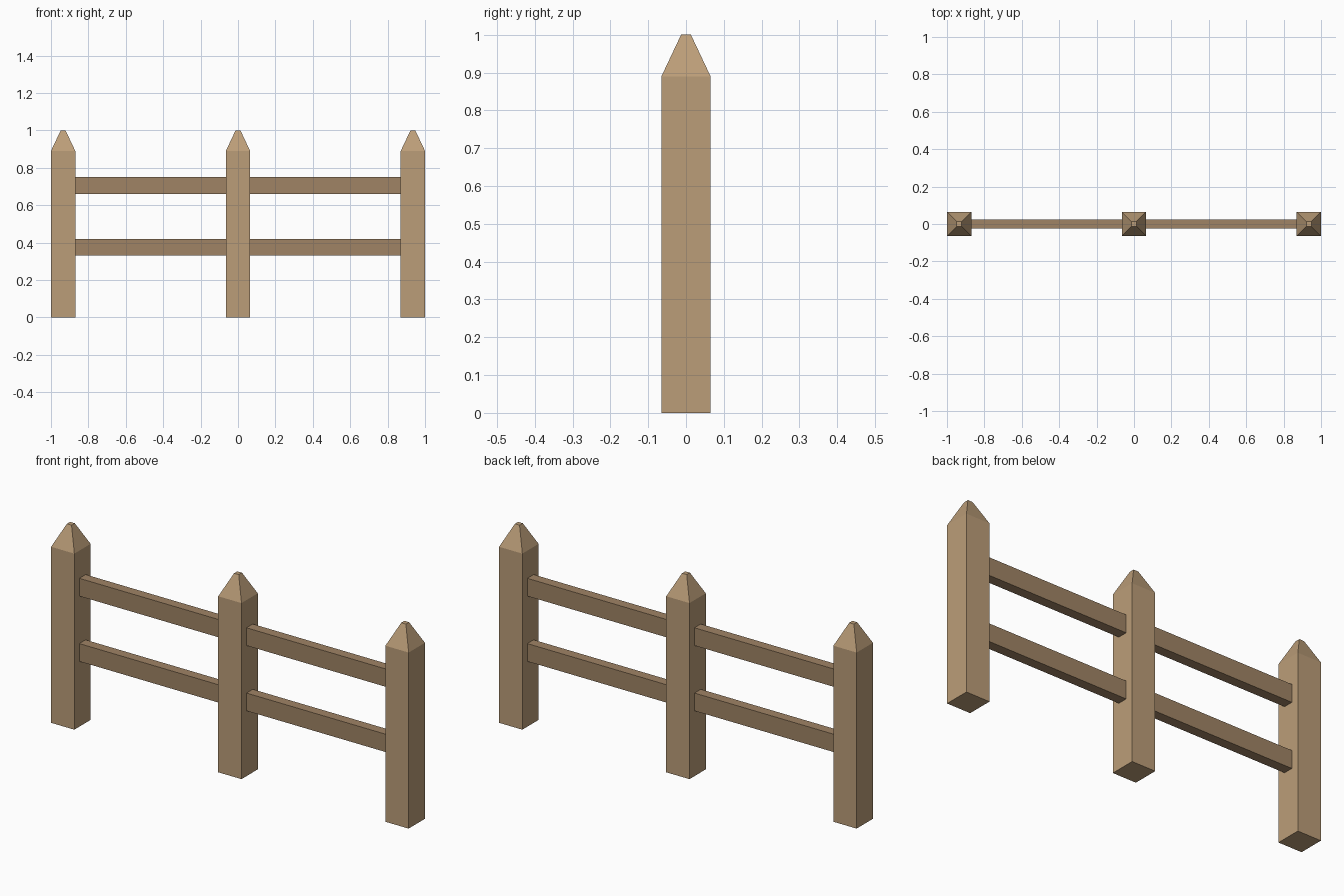
import bpy
import bmesh

if "Cube" in bpy.data.objects:
    bpy.data.objects.remove(bpy.data.objects["Cube"])


def material(name, color):
    mat = bpy.data.materials.new(name)
    mat.diffuse_color = (*color, 1)
    mat.use_nodes = True
    mat.node_tree.nodes["Principled BSDF"].inputs["Base Color"].default_value = mat.diffuse_color
    return mat


def add_object(name, bm, mat):
    bmesh.ops.recalc_face_normals(bm, faces=bm.faces)
    mesh = bpy.data.meshes.new(name)
    bm.to_mesh(mesh)
    bm.free()
    mesh.materials.append(mat)
    obj = bpy.data.objects.new(name, mesh)
    bpy.context.collection.objects.link(obj)
    return obj


def square_loft(name, rings, x, mat):
    """Stack of square rings (half width, z), closed at both ends."""
    bm = bmesh.new()
    loops = [[bm.verts.new((x + sx * h, sy * h, z))
              for sx, sy in ((-1, -1), (1, -1), (1, 1), (-1, 1))]
             for h, z in rings]
    for low, high in zip(loops, loops[1:]):
        for i in range(4):
            j = (i + 1) % 4
            bm.faces.new((low[i], low[j], high[j], high[i]))
    bm.faces.new(loops[0][::-1])
    bm.faces.new(loops[-1])
    return add_object(name, bm, mat)


def box(name, center, size, mat):
    bm = bmesh.new()
    bmesh.ops.create_cube(bm, size=1)
    bmesh.ops.scale(bm, vec=size, verts=bm.verts)
    bmesh.ops.translate(bm, vec=center, verts=bm.verts)
    return add_object(name, bm, mat)


post_wood = material("post_wood", (0.50, 0.34, 0.19))
rail_wood = material("rail_wood", (0.35, 0.23, 0.13))

HALF = 0.065      # post half width
SPACING = 0.935   # distance between post centres

# Square posts with blunt pointed tops
for side, name in ((-1, "left_post"), (0, "middle_post"), (1, "right_post")):
    square_loft(name, [(HALF, 0), (HALF, 0.89), (0.013, 1.0)],
                side * SPACING, post_wood)

# Two rails in each bay, ends set slightly into the posts
for side, bay in ((-1, "left"), (1, "right")):
    for level, z in (("lower", 0.375), ("upper", 0.705)):
        box(f"{bay}_{level}_rail", (side * SPACING / 2, 0, z),
            (SPACING - 2 * HALF + 0.02, 0.05, 0.09), rail_wood)
